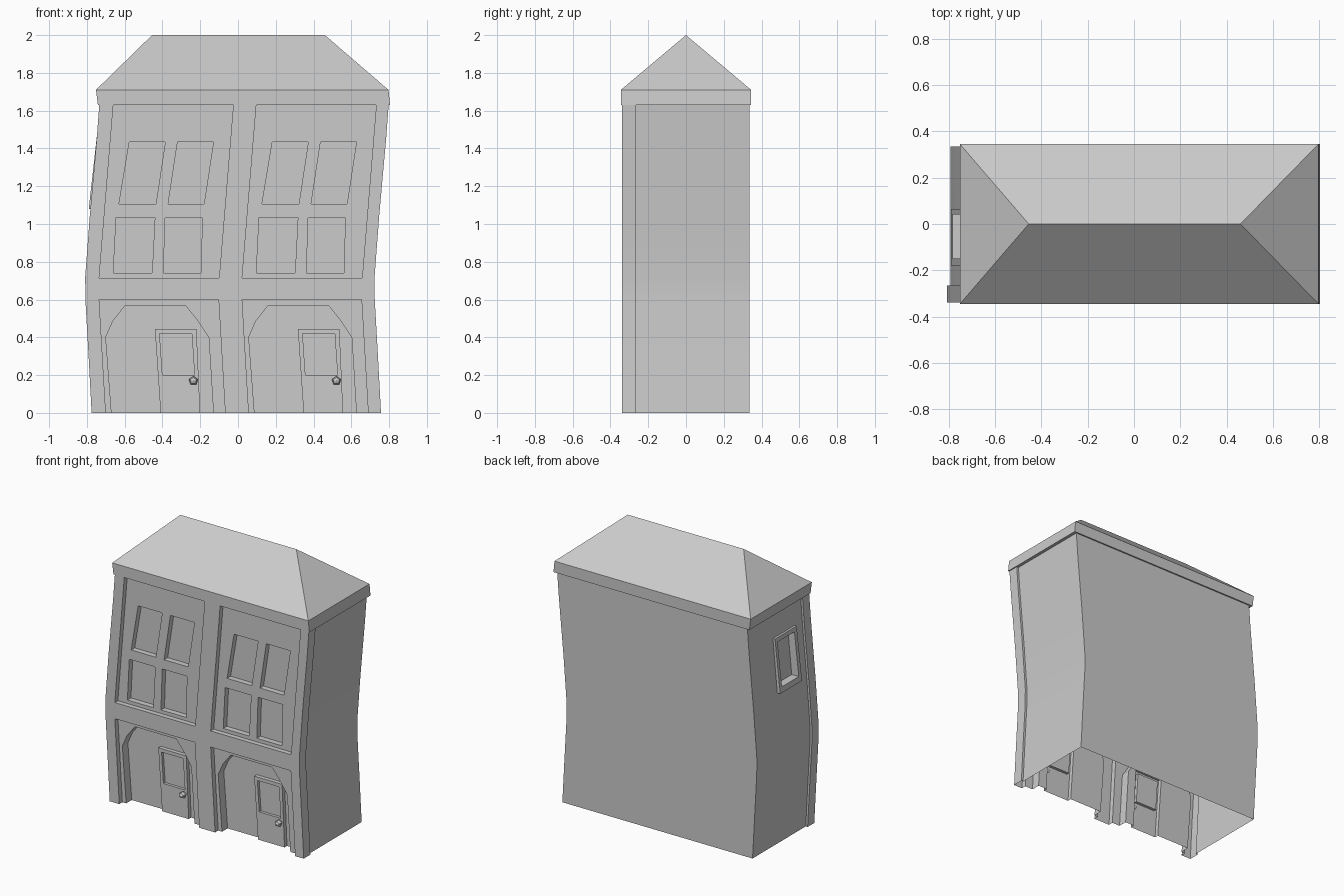
import bpy, bmesh, math
from mathutils import Matrix

if "Cube" in bpy.data.objects:
    bpy.data.objects.remove(bpy.data.objects["Cube"])

PITCH = 0.757   # distance between the two repeated bays


def finish(bm, name):
    bmesh.ops.recalc_face_normals(bm, faces=bm.faces)
    me = bpy.data.meshes.new(name)
    bm.to_mesh(me)
    bm.free()
    ob = bpy.data.objects.new(name, me)
    bpy.context.collection.objects.link(ob)
    return ob


def loft(bm, rings, caps=True):
    vs = [[bm.verts.new(p) for p in r] for r in rings]
    n = len(rings[0])
    for a, b in zip(vs, vs[1:]):
        for i in range(n):
            j = (i + 1) % n
            bm.faces.new((a[i], a[j], b[j], b[i]))
    if caps:
        bm.faces.new(vs[0][::-1])
        bm.faces.new(vs[-1])


def boolean(target, polys, y0, y1, op='DIFFERENCE', bays=2):
    """Combine target with prisms of x-z outlines running from y0 to y1."""
    bm = bmesh.new()
    for poly in polys:
        for k in range(bays):
            loft(bm, [[(x + k * PITCH, y, z) for x, z in poly] for y in (y0, y1)])
    cutter = finish(bm, "cutter")
    cutter.hide_render = True
    mod = target.modifiers.new("cut", 'BOOLEAN')
    mod.object, mod.operation, mod.solver = cutter, op, 'EXACT'
    bpy.ops.object.select_all(action='DESELECT')
    bpy.context.view_layer.objects.active = target
    target.select_set(True)
    bpy.ops.object.modifier_apply(modifier=mod.name)
    bpy.data.objects.remove(cutter)


# Crooked walls: stepped plan lofted along a swaying height
plan = [(-.775, -.34), (.757, -.34), (.757, -.265), (.742, -.265),
        (.742, .335), (-.76, .335), (-.76, -.265), (-.775, -.265)]
sway = [(0, 0), (.3, -.016), (.6, -.033), (.72, -.034), (1.05, -.009),
        (1.45, .027), (1.65, .042)]
bm = bmesh.new()
loft(bm, [[(x + s, y, z) for x, y in plan] for z, s in sway])
walls = finish(bm, "walls")

# Side window surround and its opening
boolean(walls, [[(-.79, 1.08), (-.748, 1.46), (-.70, 1.46), (-.72, 1.08)]],
        -.18, .065, 'UNION', 1)
boolean(walls, [[(-.88, 1.12), (-.88, 1.43), (-.70, 1.43), (-.73, 1.12)]],
        -.15, .04, bays=1)

# Shallow facade panels
boolean(walls, [
    [(-.735, .715), (-.10, .715), (-.025, 1.63), (-.66, 1.63)],
    [(-.694, -.1), (-.062, -.1), (-.103, .6), (-.735, .6)]], -.5, -.305)

# Four window panes per bay
boolean(walls, [
    [(-.63, 1.105), (-.435, 1.105), (-.385, 1.435), (-.575, 1.435)],
    [(-.37, 1.105), (-.18, 1.105), (-.13, 1.435), (-.32, 1.435)],
    [(-.66, .74), (-.455, .74), (-.44, 1.035), (-.645, 1.035)],
    [(-.395, .74), (-.195, .74), (-.19, 1.035), (-.385, 1.035)]], -.5, -.265)

# Arched porches, first to the door face, then deeper around the door
arch = [(-.662, -.1), (-.70, .40), (-.663, .485), (-.60, .565), (-.275, .565),
        (-.215, .49), (-.155, .40), (-.124, -.1)]
boolean(walls, [arch], -.5, -.27)
door = [(-.196, -.1), (-.22, .445), (-.44, .445), (-.403, -.1)]
boolean(walls, [arch + door], -.5, -.242)
boolean(walls, [[(-.40, .20), (-.23, .20), (-.245, .42), (-.415, .42)]], -.5, -.25)

# Open the shell at the bottom and under the roof
bm = bmesh.new()
bm.from_mesh(walls.data)
caps = [f for f in bm.faces if all(v.co.z < .001 for v in f.verts)
        or all(v.co.z > 1.649 for v in f.verts)]
bmesh.ops.delete(bm, geom=caps, context='FACES')
bm.to_mesh(walls.data)
bm.free()
bpy.ops.object.shade_smooth_by_angle(angle=math.radians(20))


# Hipped roof with fascia and soffit
def rect(x0, x1, y0, y1, z):
    return [(x0, y0, z), (x1, y0, z), (x1, y1, z), (x0, y1, z)]


bm = bmesh.new()
loft(bm, [rect(-.71, .775, -.31, .325, 1.63),
          rect(-.742, .805, -.345, .345, 1.63),
          rect(-.752, .797, -.345, .345, 1.71),
          rect(-.455, .46, 0, 0, 2.0)], caps=False)
bmesh.ops.remove_doubles(bm, verts=bm.verts, dist=.0001)
finish(bm, "roof")

# Faceted door knobs
for k in range(2):
    bm = bmesh.new()
    bmesh.ops.create_uvsphere(bm, u_segments=5, v_segments=4, radius=.025)
    bmesh.ops.transform(bm, verts=bm.verts, matrix=Matrix.Translation(
        (-.236 + k * PITCH, -.287, .17)) @ Matrix.Rotation(math.pi / 2, 4, 'X'))
    finish(bm, "door_knob_" + ("left", "right")[k])
